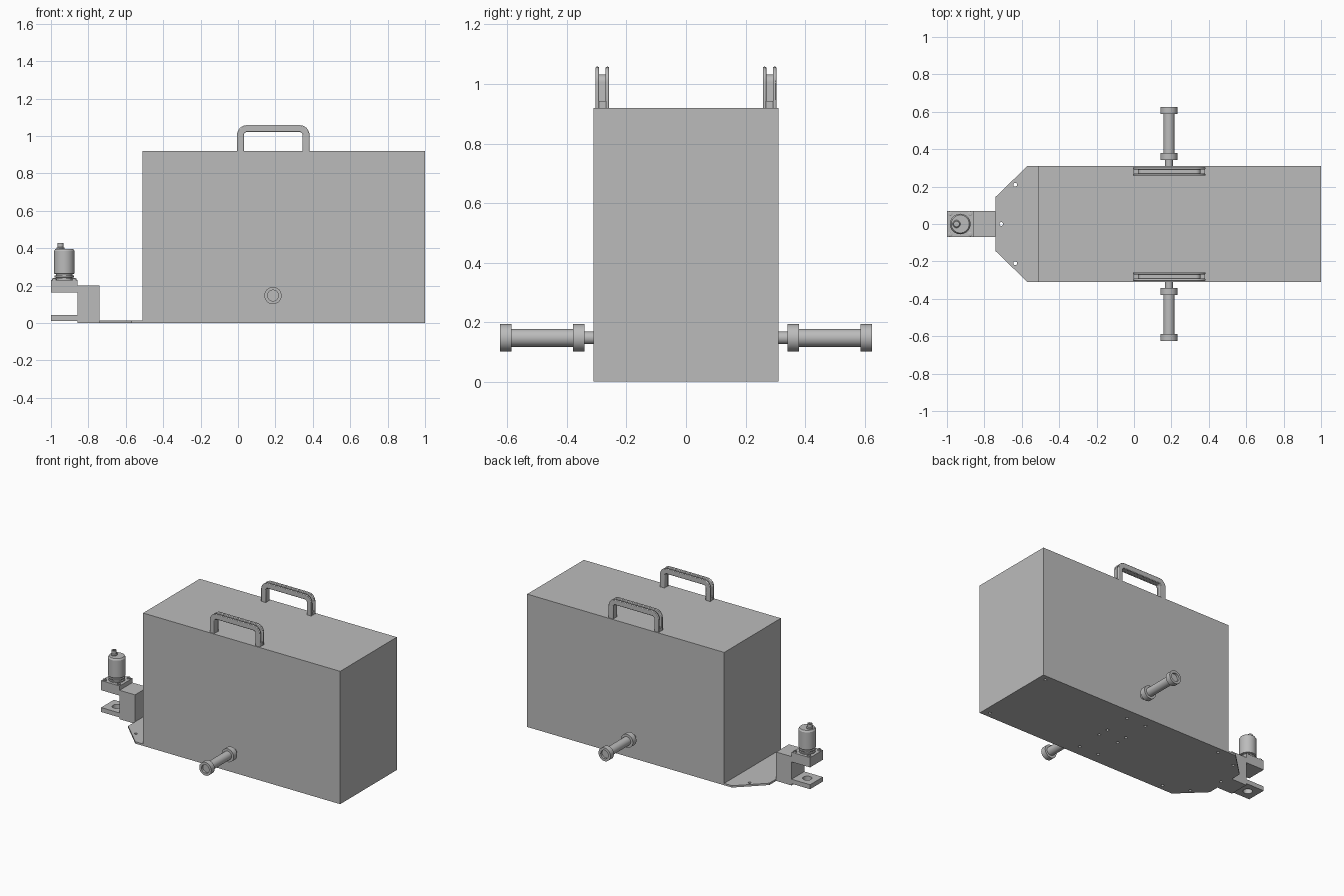
import bpy
import bmesh
import math
from mathutils import Matrix, Vector

cube = bpy.data.objects.get("Cube")
if cube:
    bpy.data.objects.remove(cube, do_unlink=True)

gray = bpy.data.materials.new("plain_gray")
gray.use_nodes = True
GRAY = (0.5, 0.5, 0.5, 1)
gray.diffuse_color = GRAY
gray.node_tree.nodes["Principled BSDF"].inputs["Base Color"].default_value = GRAY


def finish(name, bm):
    bmesh.ops.recalc_face_normals(bm, faces=bm.faces)
    mesh = bpy.data.meshes.new(name)
    bm.to_mesh(mesh)
    bm.free()
    mesh.materials.append(gray)
    obj = bpy.data.objects.new(name, mesh)
    bpy.context.collection.objects.link(obj)
    return obj


def box(name, x, y, z):
    bm = bmesh.new()
    bmesh.ops.create_cube(bm, size=1)
    for v in bm.verts:
        v.co = [r[0] + (c + 0.5) * (r[1] - r[0]) for c, r in zip(v.co, (x, y, z))]
    return finish(name, bm)


def prism(name, points, lift):
    """Extrude a flat outline along a vector."""
    bm = bmesh.new()
    face = bm.faces.new([bm.verts.new(p) for p in points])
    ext = bmesh.ops.extrude_face_region(bm, geom=[face])
    moved = [g for g in ext["geom"] if isinstance(g, bmesh.types.BMVert)]
    bmesh.ops.translate(bm, verts=moved, vec=lift)
    if face.is_valid and not any(len(e.link_faces) > 2 for e in face.edges):
        pass
    elif face.is_valid:
        bm.faces.remove(face)
    return finish(name, bm)


def lathe(name, profile, matrix, steps=32):
    """Spin (radius, height) points around the local z axis."""
    bm = bmesh.new()
    verts = [bm.verts.new((r, 0, h)) for r, h in profile]
    edges = [bm.edges.new(pair) for pair in zip(verts, verts[1:])]
    bmesh.ops.spin(bm, geom=verts + edges, cent=(0, 0, 0), axis=(0, 0, 1),
                   angle=math.tau, steps=steps)
    bmesh.ops.remove_doubles(bm, verts=bm.verts, dist=0.0001)
    bm.transform(matrix)
    return finish(name, bm)


def drill(obj, spots, radius, z, depth=0.1):
    """Cut round vertical holes through a part."""
    bm = bmesh.new()
    for x, y in spots:
        bmesh.ops.create_cone(bm, cap_ends=True, segments=16, radius1=radius,
                              radius2=radius, depth=depth,
                              matrix=Matrix.Translation((x, y, z)))
    cutter = finish("hole_cutter", bm)
    cutter.hide_render = True
    mod = obj.modifiers.new("holes", "BOOLEAN")
    mod.operation, mod.solver, mod.object = "DIFFERENCE", "EXACT", cutter
    bpy.context.view_layer.objects.active = obj
    bpy.ops.object.modifier_apply(modifier=mod.name)
    bpy.data.objects.remove(cutter, do_unlink=True)


# Main case and its base plate with a tapered tongue
W = 0.31
box("case", (-0.51, 1), (-W, W), (0.013, 0.92))
outline = [(1, -W), (1, W), (-0.57, W), (-0.74, 0.145), (-0.74, -0.145), (-0.57, -W)]
plate = prism("base_plate", [(x, y, 0) for x, y in outline], (0, 0, 0.013))
spots = [(-0.71, 0)]
for s in (-1, 1):
    spots += [(-0.635, s * 0.21), (-0.46, s * 0.27), (0.95, s * 0.27)]
    spots += [(x, s * y) for x in (0.1, 0.25) for y in (0.04, 0.23)]
drill(plate, spots, 0.01, 0)

# Hitch bracket: block, upper arm and drilled lower arm
HX = -0.929
box("hitch_block", (-0.858, -0.74), (-0.07, 0.07), (0, 0.2))
box("hitch_upper_arm", (-1, -0.858), (-0.07, 0.07), (0.163, 0.23))
lower = box("hitch_lower_arm", (-1, -0.858), (-0.07, 0.07), (0.012, 0.043))
drill(lower, [(HX, 0)], 0.03, 0.03)
for x in (HX - 0.053, HX + 0.053):
    for y in (-0.055, 0.055):
        lathe("hitch_screw", [(0, 0.236), (0.007, 0.236), (0.007, 0.24),
                              (0.012, 0.238), (0.012, 0.22)],
              Matrix.Translation((x, y, 0)), 16)

# Upright plunger housing with ribbed neck and offset knob
lathe("plunger_housing",
      [(0, 0.225), (0.052, 0.225), (0.052, 0.237), (0.044, 0.239), (0.044, 0.243),
       (0.052, 0.245), (0.052, 0.253), (0.044, 0.255), (0.044, 0.262),
       (0.055, 0.264), (0.055, 0.385), (0.048, 0.396), (0, 0.396)],
      Matrix.Translation((HX, 0, 0)))
lathe("plunger_knob",
      [(0, 0.39), (0.021, 0.39), (0.021, 0.402), (0.016, 0.406),
       (0.016, 0.428), (0.009, 0.428), (0.009, 0.42), (0, 0.42)],
      Matrix.Translation((-0.949, 0, 0)), 20)

# Side rods with collars and a recessed end
rod = [(0, 0.3), (0.021, 0.3), (0.021, 0.341), (0.046, 0.341), (0.046, 0.38),
       (0.03, 0.38), (0.03, 0.587), (0.046, 0.587), (0.046, 0.625),
       (0.029, 0.625), (0.029, 0.61), (0, 0.61)]
for s, side in ((-1, "front"), (1, "back")):
    turn = Matrix.Rotation(-s * math.pi / 2, 4, "X")
    lathe(side + "_rod", rod, Matrix.Translation((0.187, 0, 0.147)) @ turn)

# Carrying handles: arched channels, open outward
X0, X1, BASE, TOP, BEND = -0.005, 0.382, 0.915, 1.058, 0.052


def arch(inset, y):
    """Rounded arch path, from the left foot over to the right foot."""
    r = BEND - inset
    pts = [Vector((X0 + inset, y, BASE))]
    for cx, start in ((X0 + BEND, math.pi), (X1 - BEND, math.pi / 2)):
        for i in range(9):
            a = start - i * math.pi / 16
            pts.append(Vector((cx + r * math.cos(a), y, TOP - BEND + r * math.sin(a))))
    return pts + [Vector((X1 - inset, y, BASE))]


def arch_band(name, outer, inner, y0, y1, bevel=0):
    band = prism(name, arch(outer, y0) + arch(inner, y0)[::-1], (0, y1 - y0, 0))
    if bevel:
        mod = band.modifiers.new("round_edges", "BEVEL")
        mod.width, mod.segments, mod.limit_method = bevel, 2, "ANGLE"
        mod.angle_limit = math.radians(50)


for s, side in ((-1, "front"), (1, "back")):
    c = s * 0.281
    arch_band(side + "_handle_web", 0.026, 0.036, c - 0.015, c + 0.015)
    for e in (-1, 1):
        near, far = sorted((c + e * 0.011, c + e * 0.023))
        arch_band(side + "_handle_rail", 0, 0.037, near, far, 0.004)
    for x in (X0 + 0.002, X1 - 0.032):
        box(side + "_handle_foot", (x, x + 0.03), (c - 0.014, c + 0.014), (0.915, 0.943))

# Smooth the round parts, keep hard edges sharp
for obj in bpy.context.scene.objects:
    obj.select_set(obj.type == "MESH" and gray.name in obj.data.materials)
bpy.context.view_layer.objects.active = plate
bpy.ops.object.shade_smooth_by_angle(angle=math.radians(30))
